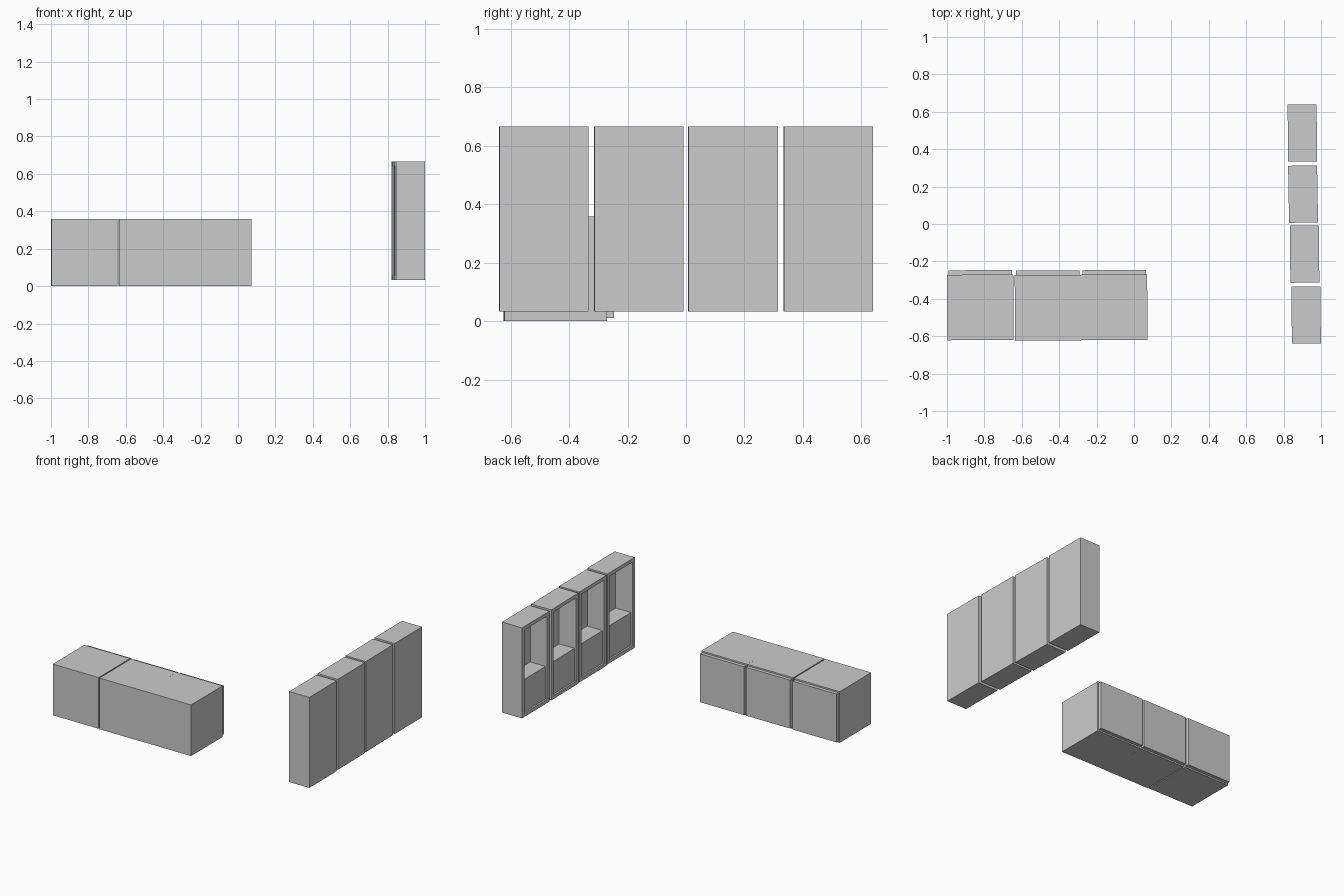
import bpy, bmesh
from math import radians
from mathutils import Matrix, Vector

if "Cube" in bpy.data.objects:
    bpy.data.objects.remove(bpy.data.objects["Cube"])


def boxes(name, parts, loc=(0, 0, 0), rot=0.0):
    """One object from (min corner, max corner) boxes in local space."""
    bm = bmesh.new()
    for lo, hi in parts:
        lo, hi = Vector(lo), Vector(hi)
        m = Matrix.Translation((lo + hi) / 2) @ Matrix.Diagonal((*(hi - lo), 1))
        bmesh.ops.create_cube(bm, size=1, matrix=m)
    mesh = bpy.data.meshes.new(name)
    bm.to_mesh(mesh)
    bm.free()
    ob = bpy.data.objects.new(name, mesh)
    ob.location = loc
    ob.rotation_euler.z = radians(rot)
    bpy.context.collection.objects.link(ob)
    return ob


# Low cabinets: hollow carcass open towards +y, closed by a door
W, D, H, T = 0.177, 0.175, 0.358, 0.022
low = [(-0.822, -0.446, 0.2), (-0.460, -0.448, 0.3), (-0.106, -0.446, 0.1)]
for i, (x, y, r) in enumerate(low, 1):
    boxes(f"low_cabinet_carcass_{i}", [
        ((-W, -D, 0), (-W + T, D, H)),
        ((W - T, -D, 0), (W, D, H)),
        ((-W + T, -D, 0), (W - T, D, T)),
        ((-W + T, -D, H - T), (W - T, D, H)),
        ((-W + T, -D, T), (W - T, -D + T, H - T)),
    ], (x, y, 0), r)
    boxes(f"low_cabinet_door_{i}",
          [((-0.170, D, 0.010), (0.170, D + 0.024, H - 0.010))], (x, y, 0), r)

# Tall shallow cabinets: open towards -x, lower part closed by a panel
X, Y, Z0, Z1, F = 0.0775, 0.1525, 0.032, 0.665, 0.025
SHELF = 0.285
tall = [(0.9205, -0.486, 0.4), (0.912, -0.161, 0.6),
        (0.904, 0.160, 1.0), (0.900, 0.487, 0.4)]
for i, (x, y, r) in enumerate(tall, 1):
    boxes(f"tall_cabinet_carcass_{i}", [
        ((-X, -Y, Z0), (X, -Y + F, Z1)),
        ((-X, Y - F, Z0), (X, Y, Z1)),
        ((-X, -Y + F, Z0), (X, Y - F, Z0 + F)),
        ((-X, -Y + F, Z1 - F), (X, Y - F, Z1)),
        ((X - F, -Y + F, Z0 + F), (X, Y - F, Z1 - F)),
    ], (x, y, 0), r)
    boxes(f"tall_cabinet_shelf_{i}",
          [((-X + 0.012, -Y + F, SHELF - 0.02), (X - F, Y - F, SHELF))],
          (x, y, 0), r)
    boxes(f"tall_cabinet_lower_panel_{i}",
          [((-X + 0.012, -Y + F, Z0 + F), (-X + 0.032, Y - F, SHELF - 0.02))],
          (x, y, 0), r)
